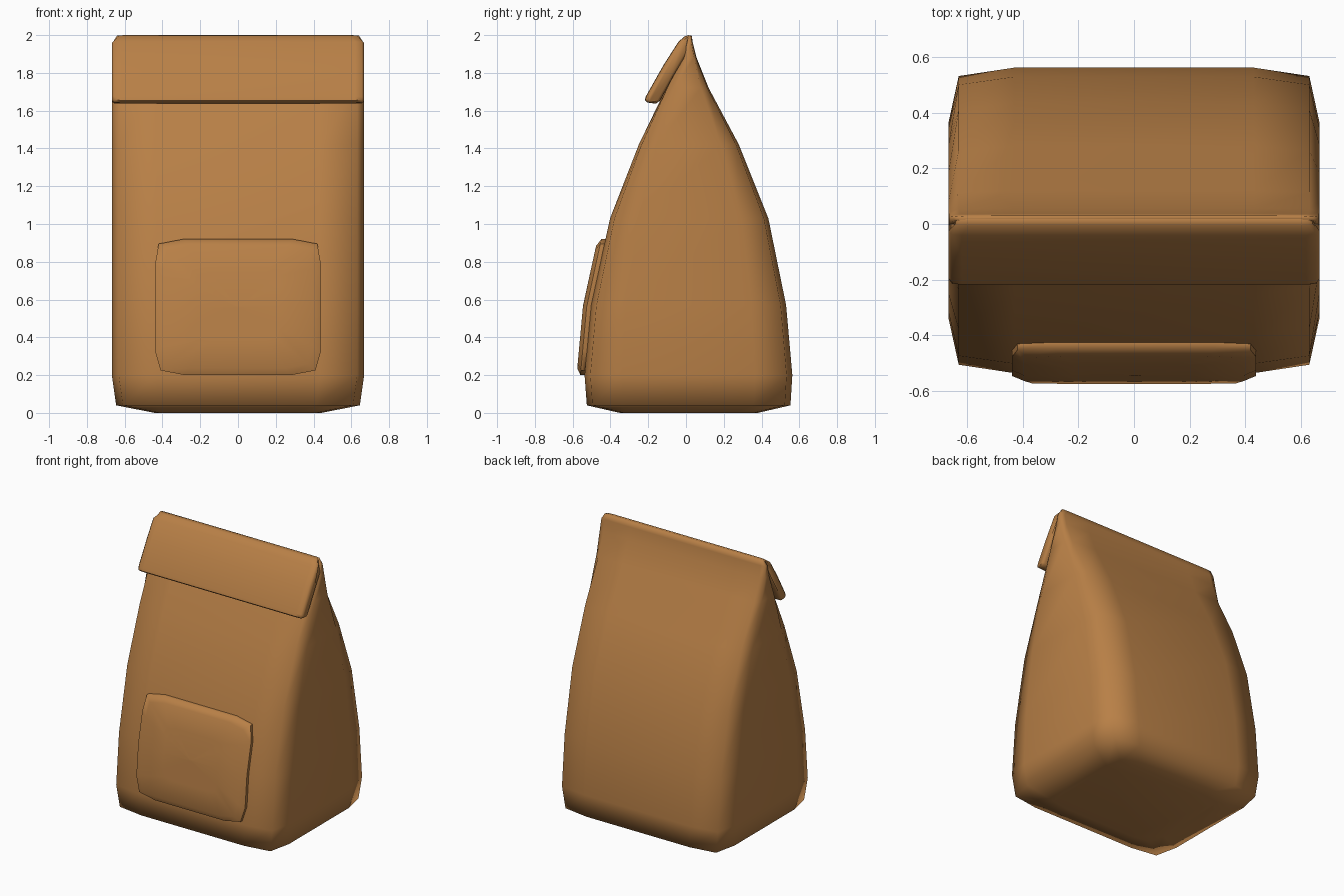
import bpy, bmesh, math

if "Cube" in bpy.data.objects:
    bpy.data.objects.remove(bpy.data.objects["Cube"])

paper = bpy.data.materials.new("brown paper")
paper.diffuse_color = (0.48, 0.215, 0.062, 1)
paper.use_nodes = True
paper.node_tree.nodes["Principled BSDF"].inputs["Base Color"].default_value = paper.diffuse_color


def loft(name, rings, angle=180):
    """Skin a stack of equal-length closed rings and cap both ends."""
    bm = bmesh.new()
    loops = [[bm.verts.new(p) for p in ring] for ring in rings]
    n = len(loops[0])
    for a, b in zip(loops, loops[1:]):
        for i in range(n):
            j = (i + 1) % n
            bm.faces.new((a[i], a[j], b[j], b[i]))
    bm.faces.new(loops[0][::-1])
    bm.faces.new(loops[-1])
    bmesh.ops.recalc_face_normals(bm, faces=bm.faces)
    me = bpy.data.meshes.new(name)
    bm.to_mesh(me)
    bm.free()
    me.materials.append(paper)
    ob = bpy.data.objects.new(name, me)
    bpy.context.collection.objects.link(ob)
    bpy.context.view_layer.objects.active = ob
    ob.select_set(True)
    bpy.ops.object.shade_smooth_by_angle(angle=math.radians(angle))
    ob.select_set(False)
    return ob


# Body: soft-cornered rectangular sections pinched towards the top fold
# columns: height, front y, back y, half width
SECTIONS = [(0.0, -0.35, 0.38, 0.44), (0.04, -0.525, 0.553, 0.645),
            (0.20, -0.537, 0.563, 0.668), (0.57, -0.503, 0.53, 0.668),
            (1.03, -0.402, 0.436, 0.668), (1.42, -0.25, 0.28, 0.668),
            (1.72, -0.105, 0.12, 0.668), (1.88, -0.02, 0.056, 0.668),
            (1.96, 0.0, 0.036, 0.664), (1.998, 0.01, 0.03, 0.64)]
quarter = [(1.0, 0.64), (0.945, 0.945), (0.645, 1.0)]
section = (quarter + [(-x, y) for x, y in quarter[::-1]]
           + [(-x, -y) for x, y in quarter] + [(x, -y) for x, y in quarter[::-1]])
loft("bag_body", [[(x * hx, (f + b) / 2 + y * (b - f) / 2, z) for x, y in section]
                  for z, f, b, hx in SECTIONS])


def front_y(z):
    """Front surface of the body at height z."""
    for (z0, f0, *_), (z1, f1, *_) in zip(SECTIONS, SECTIONS[1:]):
        if z <= z1:
            return f0 + (f1 - f0) * (z - z0) / (z1 - z0)


# Folded flap: side profile (y, z) extruded across the width, ends eased in
flap = [(0.03, 1.99), (0.015, 2.0), (-0.005, 1.995), (-0.04, 1.965), (-0.12, 1.84),
        (-0.213, 1.675), (-0.218, 1.655), (-0.205, 1.643), (-0.16, 1.637),
        (-0.137, 1.652), (-0.065, 1.785), (0.01, 1.91)]


def flap_ring(x, s):
    ring = []
    for y, z in flap:
        # ease towards the middle line of the fold; top corners also drop in
        t = min(max((z - 1.65) / 0.34, 0), 1)
        my, mz = -0.17 + 0.18 * t, 1.665 + 0.305 * t
        xx = x - math.copysign(0.025 * (z > 1.98), x)
        ring.append((xx, my + (y - my) * s, mz + (z - mz) * s))
    return ring


loft("folded_flap", [flap_ring(x, s) for x, s in
                     [(-0.668, 0.6), (-0.655, 0.95), (-0.62, 1), (0.62, 1),
                      (0.655, 0.95), (0.668, 0.6)]], 50)

# Pocket: puffed panel following the front of the body
half = [(0.28, 0.20), (0.41, 0.225), (0.44, 0.33), (0.44, 0.56),
        (0.44, 0.78), (0.42, 0.895), (0.29, 0.92)]
outline = half + [(-x, z) for x, z in half[::-1]]


def pocket_ring(scale, lift):
    pts = [(x * scale, 0.56 + (z - 0.56) * scale) for x, z in outline]
    return [(x, front_y(max(z, 0.2)) - lift, z) for x, z in pts]


loft("front_pocket", [pocket_ring(0.98, -0.03), pocket_ring(1.0, 0.0),
                      pocket_ring(1.0, 0.022), pocket_ring(0.9, 0.042),
                      pocket_ring(0.5, 0.042), pocket_ring(0.02, 0.042)], 60)
